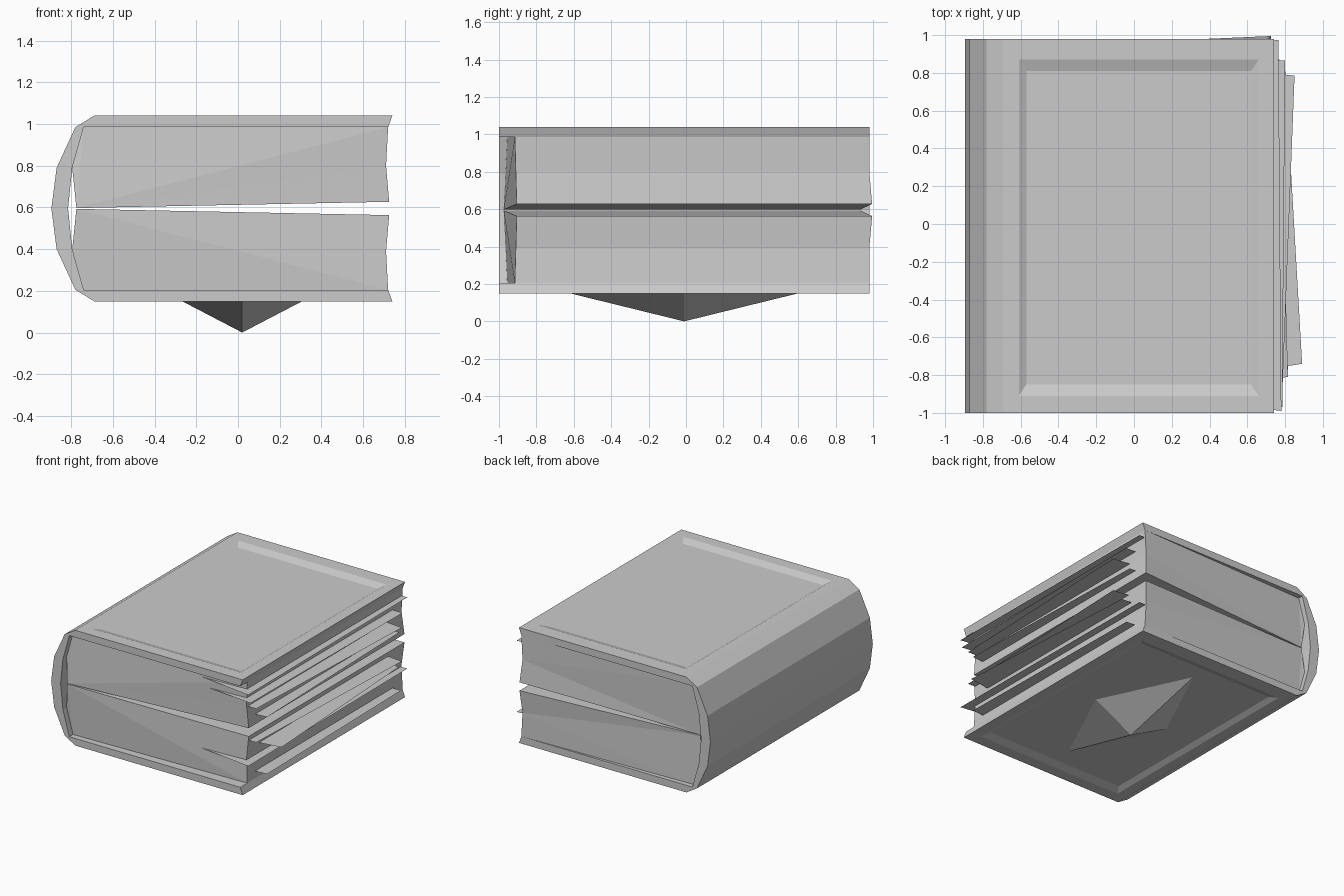
import bpy, bmesh

if "Cube" in bpy.data.objects:
    bpy.data.objects.remove(bpy.data.objects["Cube"])

MID = 0.595          # height of the book's mirror plane


def finish(name, bm, recalc=True):
    if recalc:
        bmesh.ops.recalc_face_normals(bm, faces=bm.faces)
    mesh = bpy.data.meshes.new(name)
    bm.to_mesh(mesh)
    bm.free()
    ob = bpy.data.objects.new(name, mesh)
    bpy.context.collection.objects.link(ob)
    return ob


def loft(bm, front, back):
    """Closed solid between two matching outlines."""
    a = [bm.verts.new(p) for p in front]
    b = [bm.verts.new(p) for p in back]
    bm.faces.new(a)
    bm.faces.new(b[::-1])
    for i in range(len(a)):
        j = (i + 1) % len(a)
        bm.faces.new((a[i], a[j], b[j], b[i]))


def mirrored(half):
    """Top half of a profile followed by its mirror image below MID."""
    return half + [(x, 2 * MID - z) for x, z in half[-2::-1]]


# Cover with rounded spine: C-shaped profile
outer = mirrored([(0.74, 1.04), (-0.69, 1.04), (-0.78, 0.985), (-0.87, 0.79), (-0.895, MID)])
inner = mirrored([(0.72, 0.985), (-0.74, 0.985), (-0.795, 0.79), (-0.815, MID)])
profile = outer + inner[::-1]
bm = bmesh.new()
loft(bm, [(x, -1.0, z) for x, z in profile], [(x, 0.98, z) for x, z in profile])
bmesh.ops.recalc_face_normals(bm, faces=bm.faces)

# Recessed panels on both boards
boards = [f for f in bm.faces if abs(f.normal.z) > 0.99
          and abs(f.calc_center_median().z - MID) > 0.43]
for f in boards:
    up = f.normal.z > 0
    for x0, x1, y0, y1, depth in ((-0.61, 0.66, -0.91, 0.87, 0.0),
                                  (-0.57, 0.62, -0.85, 0.81, 0.02)):
        bmesh.ops.inset_individual(bm, faces=[f], thickness=0.02)
        c = f.calc_center_median()
        for v in f.verts:
            v.co = (x0 if v.co.x < c.x else x1,
                    y0 if v.co.y < c.y else y1,
                    1.04 - depth if up else 0.15 + depth)
finish("cover", bm)

# Two page blocks, slightly fanned open: x, z, front y, back y
block = [(0.72, 0.985, -0.915, 0.98), (0.71, 0.80, -0.91, 0.98),
         (0.725, 0.627, -0.905, 0.995), (-0.775, 0.597, -0.975, 0.93),
         (-0.795, 0.79, -0.955, 0.94), (-0.74, 0.985, -0.955, 0.94)]
for name, s in (("upper_pages", 1), ("lower_pages", -1)):
    bm = bmesh.new()
    loft(bm, [(x, f, MID + s * (z - MID)) for x, z, f, b in block],
         [(x, b, MID + s * (z - MID)) for x, z, f, b in block])
    bmesh.ops.triangulate(bm, faces=bm.faces)
    finish(name, bm)

# Loose sheets: height, back corner, front corner of the outer edge
sheets = [(0.93, (0.765, 0.975), (0.78, -0.99)),
          (0.86, (0.80, 0.865), (0.785, -0.97)),
          (0.79, (0.85, 0.785), (0.785, -0.90)),
          (0.70, (0.77, 0.87), (0.815, -0.81)),
          (0.53, (0.85, 0.785), (0.785, -0.90)),
          (0.46, (0.80, 0.82), (0.89, -0.74)),
          (0.38, (0.765, 0.975), (0.78, -0.99)),
          (0.26, (0.79, 0.86), (0.815, -0.81))]
for i, (z, b, f) in enumerate(sheets):
    bm = bmesh.new()
    pts = [(0.0, -0.88), f, b, (0.0, 0.88)]
    bm.faces.new([bm.verts.new((x, y, z)) for x, y in pts])
    finish(f"loose_sheet_{i + 1}", bm, recalc=False)

# Pointed diamond stud under the book
bm = bmesh.new()
top = 0.172
base = [bm.verts.new(p) for p in ((0.35, -0.01, top), (0.02, 0.69, top),
                                  (-0.31, -0.01, top), (0.02, -0.71, top))]
tip = bm.verts.new((0.02, -0.01, 0.0))
bm.faces.new(base)
for i in range(4):
    bm.faces.new((base[i - 1], base[i], tip))
finish("diamond_stud", bm)
